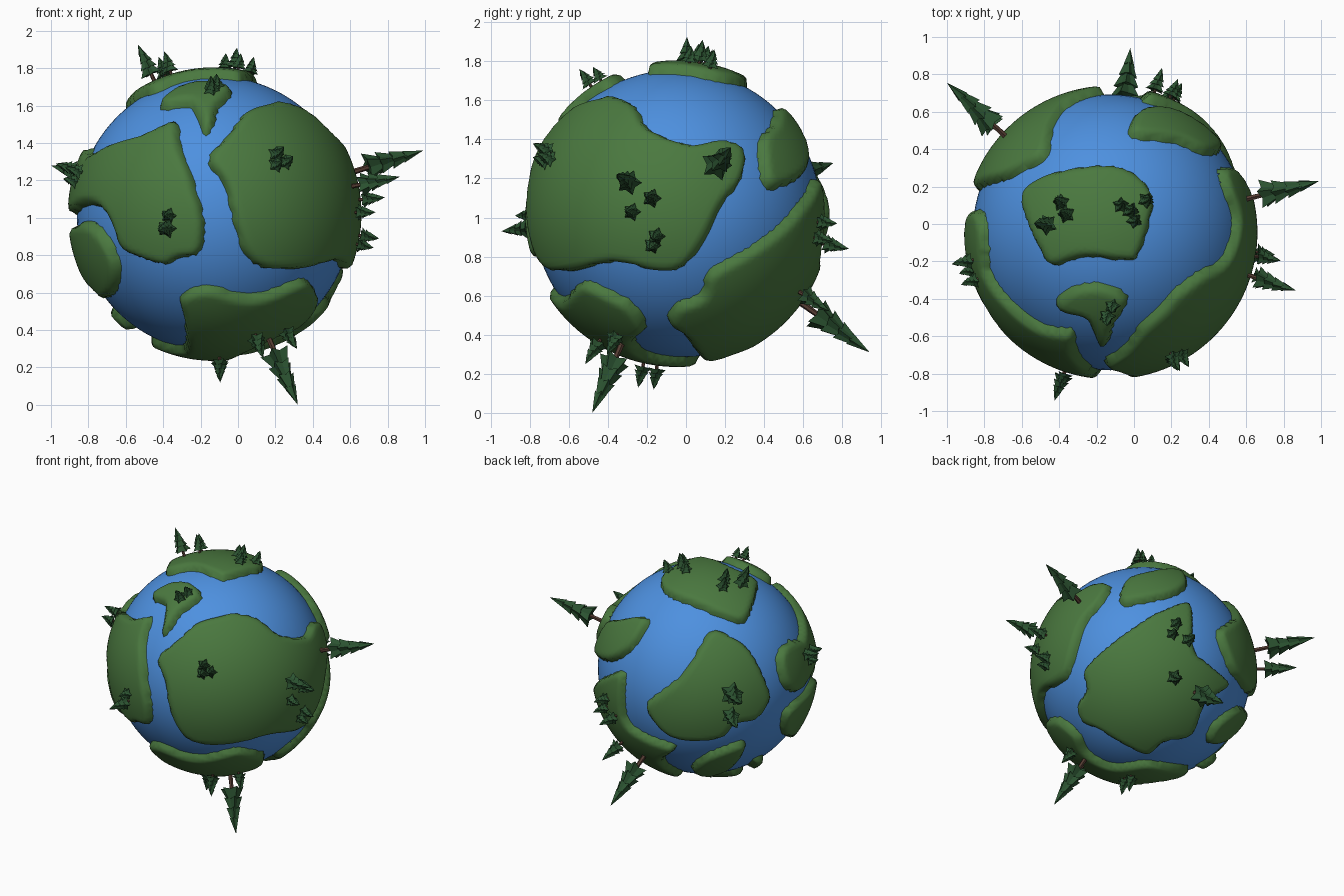
import bpy, bmesh, math
from mathutils import Vector, Matrix

if "Cube" in bpy.data.objects:
    bpy.data.objects.remove(bpy.data.objects["Cube"])

CENTER = Vector((-0.125, -0.045, 1.02))
R_SEA, R_LAND = 0.737, 0.785


def material(name, rgb):
    m = bpy.data.materials.new(name)
    m.diffuse_color = (*rgb, 1)
    m.use_nodes = True
    m.node_tree.nodes["Principled BSDF"].inputs["Base Color"].default_value = m.diffuse_color
    return m


SEA = material("sea_blue", (0.075, 0.28, 0.74))
GRASS = material("grass_green", (0.069, 0.19, 0.05))
PINE = material("pine_green", (0.024, 0.085, 0.03))
BARK = material("bark_brown", (0.09, 0.045, 0.032))


def add_object(name, bm, mats, smooth):
    me = bpy.data.meshes.new(name)
    for f in bm.faces:
        f.smooth = smooth
    bm.to_mesh(me)
    bm.free()
    for m in mats:
        me.materials.append(m)
    ob = bpy.data.objects.new(name, me)
    ob.location = CENTER
    bpy.context.collection.objects.link(ob)
    return ob


# Sketch planes for the coastlines: centre, globe radius, azimuth, elevation
PLANES = {
    "front": (214.6, 214.3, 141, 0, 0),
    "right": (677.2, 214.1, 147, 90, 0),
    "top": (1110.6, 232.4, 141, 0, 90),
    "back": (705, 667, 109, 214, 26),
    "under": (1144, 674, 109, 140, -30),
}


def sketch(plane, pts):
    """Project sketched points onto the unit sphere."""
    cx, cy, rad, a, e = PLANES[plane]
    a, e = math.radians(a), math.radians(e)
    d, z = Vector((math.sin(a), -math.cos(a), 0)), Vector((0, 0, 1))
    right = Vector((math.cos(a), math.sin(a), 0))
    up = z * math.cos(e) - d * math.sin(e)
    out = d * math.cos(e) + z * math.sin(e)
    res = []
    for px, py in pts:
        u, v = (px - cx) / rad, (cy - py) / rad
        w = math.sqrt(max(0.0, 1 - u * u - v * v))
        res.append((right * u + up * v + out * w).normalized())
    return res


class Coast:
    """Closed smooth outline on the sphere with a signed distance."""

    def __init__(self, dirs):
        self.c = sum(dirs, Vector()).normalized()
        self.e1 = self.c.orthogonal().normalized()
        self.e2 = self.c.cross(self.e1)
        p = [Vector(self.flat(d)) for d in dirs]
        n, poly = len(p), []
        for i in range(n):
            a, b, c, d = p[i - 1], p[i], p[(i + 1) % n], p[(i + 2) % n]
            for t in (0, 0.25, 0.5, 0.75):
                poly.append(0.5 * (2 * b + (c - a) * t + (2 * a - 5 * b + 4 * c - d) * t * t
                                   + (3 * b - a - 3 * c + d) * t ** 3))
        self.reach = math.cos(min(3.0, max(q.length for q in poly) + 0.08))
        self.segs = []
        for i, q in enumerate(poly):
            r = poly[(i + 1) % len(poly)]
            dx, dy = r.x - q.x, r.y - q.y
            self.segs.append((q.x, q.y, dx, dy, dx * dx + dy * dy + 1e-12))

    def flat(self, v):
        ang = math.acos(max(-1, min(1, v.dot(self.c))))
        x, y = v.dot(self.e1), v.dot(self.e2)
        k = ang / (math.hypot(x, y) + 1e-9)
        return x * k, y * k

    def distance(self, v):
        if v.dot(self.c) < self.reach:
            return -1.0
        x, y = self.flat(v)
        best, inside = 1.0, False
        for ax, ay, dx, dy, l2 in self.segs:
            px, py = x - ax, y - ay
            t = (px * dx + py * dy) / l2
            t = 0.0 if t < 0 else 1.0 if t > 1 else t
            qx, qy = px - t * dx, py - t * dy
            dd = qx * qx + qy * qy
            if dd < best:
                best = dd
            if (py < 0) != (py - dy < 0) and px < dx * py / dy:
                inside = not inside
        return math.sqrt(best) if inside else -math.sqrt(best)


coasts = []


def land(*parts):
    coasts.append(Coast([d for plane, pts in parts for d in sketch(plane, pts)]))


# Polar land
land(("top", [(1021, 198), (1030, 184), (1055, 172), (1110, 165), (1140, 177), (1153, 197), (1150, 222),
              (1138, 257), (1125, 261), (1085, 257), (1052, 266), (1040, 250), (1028, 225)]))
# Small crescent in front of it
land(("top", [(1056, 300), (1075, 287), (1100, 284), (1124, 293), (1127, 305), (1114, 325), (1110, 340),
              (1101, 348), (1095, 335), (1085, 318), (1062, 312)]))
# Front left
land(("front", [(178, 122), (180, 145), (190, 170), (203, 215), (203, 245), (196, 256), (180, 258), (166, 265),
                (140, 258), (122, 248), (112, 222), (100, 207), (85, 205)]),
     ("back", [(798, 692), (785, 685), (779, 662), (785, 645), (800, 640)]),
     ("top", [(988, 240), (988, 270), (1010, 302), (1040, 325), (1066, 330)]))
# Island on the left
land(("front", [(90, 222), (105, 235), (118, 262), (116, 290), (106, 299)]),
     ("back", [(793, 738), (784, 733), (785, 715), (795, 703), (806, 692)]))
# Right
land(("front", [(300, 269), (262, 268), (243, 250), (232, 215), (225, 185), (208, 160), (228, 135), (245, 113),
                (268, 105)]),
     ("right", [(615, 98), (635, 107), (650, 130), (690, 145), (720, 140), (744, 150), (742, 180), (722, 205),
                (705, 240), (685, 266), (660, 272), (615, 263)]))
# Bottom
land(("front", [(152, 343), (183, 348), (184, 320), (180, 298), (195, 289), (215, 288), (250, 296), (290, 284),
                (305, 280), (315, 290)]),
     ("right", [(632, 305), (646, 327)]),
     ("under", [(1088, 752), (1112, 765), (1150, 762), (1188, 767)]))
# Back right
land(("under", [(1190, 604), (1194, 648), (1210, 665), (1229, 685), (1206, 703), (1192, 735), (1165, 742),
                (1148, 754), (1125, 745), (1100, 730), (1083, 722), (1078, 705), (1087, 690), (1085, 670),
                (1110, 645), (1145, 620), (1160, 612)]))
# Small island above it
land(("under", [(1122, 605), (1126, 582), (1148, 574), (1180, 573), (1187, 587), (1165, 598)]))
# Back left
land(("back", [(712, 633), (730, 636), (752, 652), (770, 688), (771, 702), (758, 720), (738, 725), (725, 738),
               (695, 742), (668, 735), (648, 708), (665, 692), (680, 680), (695, 660)]))
# Two islets underneath
land(("back", [(693, 769), (710, 755), (747, 742), (736, 764), (710, 774)]))
land(("back", [(749, 768), (757, 760), (765, 757), (760, 767), (753, 770)]))

# Sea
bm = bmesh.new()
bmesh.ops.create_uvsphere(bm, u_segments=96, v_segments=48, radius=R_SEA)
add_object("sea", bm, [SEA], True)

# Land shell: raised with a rounded rim, sinking below the sea outside the coasts
bm = bmesh.new()
bmesh.ops.create_icosphere(bm, subdivisions=6, radius=1)
LOW = R_SEA - 0.03
away = []
for v in bm.verts:
    n = v.co.normalized()
    d = max(c.distance(n) for c in coasts)
    t = min(1, max(0, (d + 0.008) / 0.06))
    v.co = n * (LOW + (R_LAND - LOW) * math.sqrt(1 - (1 - t) ** 2))
    if d < -0.04:
        away.append(v)
bmesh.ops.delete(bm, geom=away, context='VERTS')
add_object("continents", bm, [GRASS], True)


def tree(tip, length):
    """Pine with a trunk and four star-shaped tiers, pointing out from the globe."""
    tip = Vector(tip)
    axis = tip.normalized()
    base = axis * (tip.length - length)
    rad = 0.12 * length + 0.032
    bm = bmesh.new()
    bmesh.ops.create_cone(bm, cap_ends=True, segments=6, radius1=rad * 0.2, radius2=rad * 0.15,
                          depth=length * 0.4, matrix=Matrix.Translation((0, 0, length * 0.18)))
    for f in bm.faces:
        f.material_index = 1
    for i in range(4):
        z0, r = length * (0.25 + 0.16 * i), rad * (1 - 0.2 * i)
        z1 = length * min(1, 0.25 + 0.16 * i + 0.38)
        ring = []
        for k in range(10):
            a = math.pi * k / 5 + i * 0.25
            q = r if k % 2 == 0 else r * 0.62
            z = z0 if k % 2 == 0 else z0 + length * 0.03
            ring.append(bm.verts.new((q * math.cos(a), q * math.sin(a), z)))
        top = bm.verts.new((0, 0, z1))
        low = bm.verts.new((0, 0, z0 + length * 0.03))
        for k in range(10):
            bm.faces.new((ring[k], ring[(k + 1) % 10], top))
            bm.faces.new((ring[(k + 1) % 10], ring[k], low))
    bm.transform(Matrix.Translation(base) @ axis.to_track_quat('Z', 'Y').to_matrix().to_4x4())
    add_object("pine_tree", bm, [PINE, BARK], False)


# Tall single pines
for tip in [(1.115, 0.275, 0.34), (-0.875, 0.80, 0.26), (0.105, 0.985, -0.71), (0.445, -0.435, -1.02)]:
    tree(tip, Vector(tip).length - 0.76)
# Medium pines
for tip in [(0.99, -0.31, 0.2), (-0.78, 0.72, 0.02), (0.32, 0.78, -0.5), (0.26, -0.47, -0.77),
            (0.44, -0.36, -0.72), (-0.3, -0.9, -0.09), (-0.41, 0.05, 0.905)]:
    tree(tip, Vector(tip).length - 0.76)
# Groves of small pines: right, back, bottom, front
for tip in [(0.91, -0.15, 0.09), (0.86, -0.26, 0.01), (0.88, -0.12, -0.13), (0.85, -0.14, -0.18),
            (0.36, 0.82, -0.05), (0.275, 0.88, -0.18), (0.38, 0.8, -0.14),
            (0.03, -0.2, -0.89), (0.03, -0.12, -0.9), (-0.27, -0.83, -0.01)]:
    tree(tip, Vector(tip).length - 0.765)
# Groves of small pines: front right, crescent, pole, left
for tip in [(0.37, -0.74, 0.36), (0.42, -0.72, 0.31), (0.36, -0.74, 0.29), (-0.02, -0.5, 0.74),
            (0.01, -0.43, 0.75), (-0.27, 0.11, 0.87), (-0.3, 0.18, 0.84), (0.12, 0.13, 0.89),
            (0.21, 0.19, 0.84), (0.06, 0.16, 0.86), (0.14, 0.07, 0.86), (-0.85, -0.17, 0.27),
            (-0.8, -0.28, 0.25), (-0.81, -0.22, 0.19)]:
    tree(tip, Vector(tip).length - 0.765)
